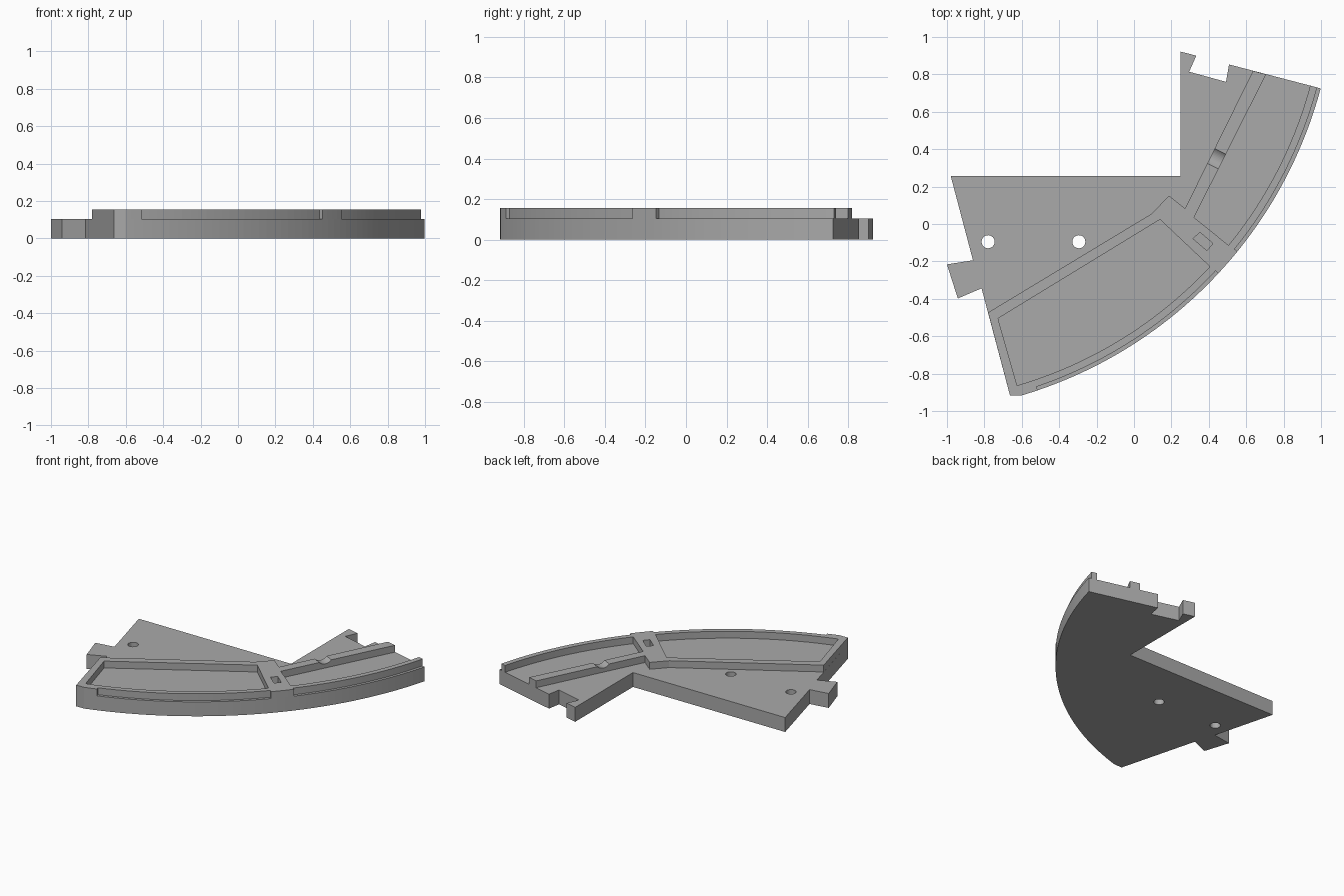
import bpy, bmesh
from math import sin, cos, radians, pi
from mathutils import Matrix

cube = bpy.data.objects.get("Cube")
if cube:
    bpy.data.objects.remove(cube)

grey = bpy.data.materials.new("mid grey")
grey.use_nodes = True
colour = (0.4, 0.4, 0.4, 1)
grey.diffuse_color = colour
grey.node_tree.nodes["Principled BSDF"].inputs["Base Color"].default_value = colour

CENTRE = (-1.267, 1.332)      # centre of the curved outer edge
OUTER, LEDGE, INNER = 2.345, 2.325, 2.287
FLOOR, TOP = 0.105, 0.155


def arc(radius, start, end, steps=24, centre=CENTRE):
    angles = [radians(start + (end - start) * i / steps) for i in range(steps + 1)]
    return [(centre[0] + radius * cos(a), centre[1] + radius * sin(a)) for a in angles]


def slab(name, loops, bottom, top):
    """Extrude an outline (first loop) with holes (other loops)."""
    bm = bmesh.new()
    for loop in loops:
        verts = [bm.verts.new((x, y, bottom)) for x, y in loop]
        for a, b in zip(verts, verts[1:] + verts[:1]):
            bm.edges.new((a, b))
    bmesh.ops.triangle_fill(bm, edges=bm.edges[:], use_beauty=True)
    geom = bmesh.ops.extrude_face_region(bm, geom=bm.faces[:])["geom"]
    moved = [g for g in geom if isinstance(g, bmesh.types.BMVert)]
    bmesh.ops.translate(bm, verts=moved, vec=(0, 0, top - bottom))
    bmesh.ops.recalc_face_normals(bm, faces=bm.faces[:])
    mesh = bpy.data.meshes.new(name)
    bm.to_mesh(mesh)
    bm.free()
    mesh.materials.append(grey)
    obj = bpy.data.objects.new(name, mesh)
    bpy.context.collection.objects.link(obj)
    return obj


# Base plate with connector notches and two screw holes
outline = [(0.248, 0.922), (0.333, 0.9), (0.295, 0.814), (0.492, 0.76), (0.508, 0.853)]
outline += arc(OUTER, -15, -73.5, 48)
outline += [(-0.663, -0.917), (-0.815, -0.344), (-0.942, -0.398), (-1.0, -0.216),
            (-0.861, -0.194), (-0.98, 0.257), (0.248, 0.257)]
holes = [arc(0.035, 0, 345, 23, (x, -0.095)) for x in (-0.78, -0.295)]
slab("base_plate", [outline] + holes, 0, FLOOR)

# Raised walls: inner rail, crossing platform and outer rim with two ledges
walls = [(-0.78, -0.473), (0.096, 0.056), (0.187, 0.152), (0.273, 0.083),
         (0.636, 0.819), (0.706, 0.8), (0.321, 0.035)]
walls += arc(INNER, -39.2, -15)
walls += arc(LEDGE, -15, -39.1)
walls += arc(OUTER, -39.1, -42.9, 4)
walls += arc(LEDGE, -42.9, -71.3)
walls += arc(OUTER, -71.3, -73.5, 3)
walls += [(-0.663, -0.917)]
pocket = [(-0.727, -0.505), (0.139, 0.024)] + arc(INNER, -43, -73.7)
slot = [(0.315, -0.078), (0.353, -0.045), (0.422, -0.104), (0.39, -0.142)]
raised = slab("raised_walls", [walls, pocket, slot], FLOOR, TOP)

# Shallow rounded dip across the inner rail
bm = bmesh.new()
bmesh.ops.create_cone(bm, cap_ends=True, segments=48, radius1=0.06, radius2=0.06, depth=0.2)
mesh = bpy.data.meshes.new("dip_cutter")
bm.to_mesh(mesh)
bm.free()
cutter = bpy.data.objects.new("dip_cutter", mesh)
bpy.context.collection.objects.link(cutter)
cutter.matrix_world = (Matrix.Translation((0.435, 0.352, TOP + 0.04))
                       @ Matrix.Rotation(radians(-27), 4, "Z")
                       @ Matrix.Rotation(pi / 2, 4, "Y"))
cutter.hide_render = True
cutter.hide_set(True)
cut = raised.modifiers.new("dip", "BOOLEAN")
cut.operation = "DIFFERENCE"
cut.solver = "EXACT"
cut.object = cutter
